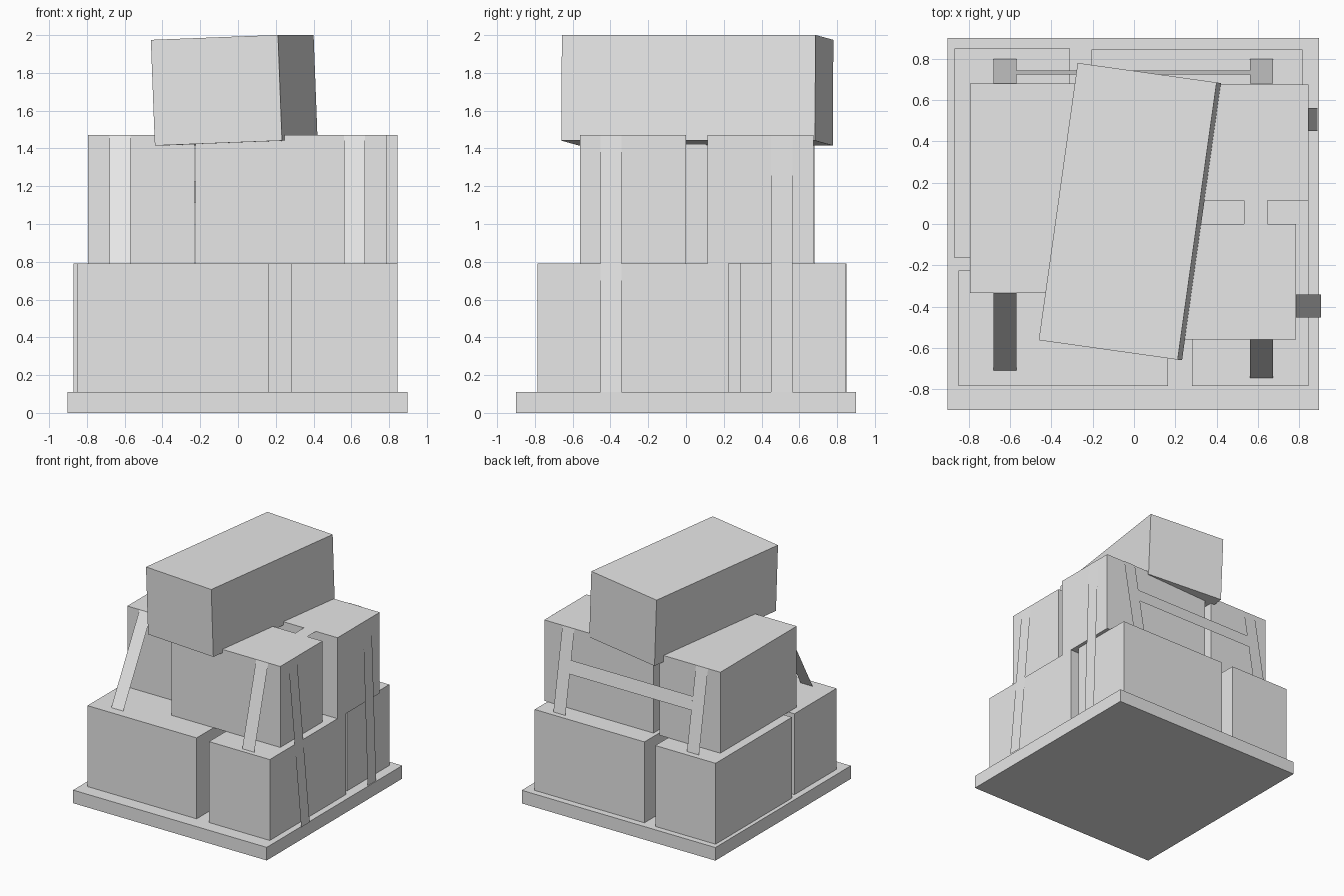
import bpy
from math import radians
from mathutils import Vector

old = bpy.data.objects.get("Cube")
if old:
    bpy.data.objects.remove(old, do_unlink=True)

grey = bpy.data.materials.new("light_grey")
grey.use_nodes = True
grey.diffuse_color = (0.8, 0.8, 0.8, 1)
grey.node_tree.nodes["Principled BSDF"].inputs["Base Color"].default_value = (0.8, 0.8, 0.8, 1)


def box(name, x, y, z, rotation=(0, 0, 0)):
    """Box from its (min, max) ranges, turned about its centre."""
    ranges = (x, y, z)
    bpy.ops.mesh.primitive_cube_add(size=1, location=[sum(r) / 2 for r in ranges])
    obj = bpy.context.object
    obj.name = name
    obj.scale = [r[1] - r[0] for r in ranges]
    obj.rotation_euler = rotation
    obj.data.materials.append(grey)
    return obj


def strap(name, start, end, across):
    """Flat band from start to end; across is its half-width vector."""
    a, b, w = Vector(start), Vector(end), Vector(across)
    mesh = bpy.data.meshes.new(name)
    mesh.from_pydata([a - w, a + w, b + w, b - w], [], [(0, 1, 2, 3)])
    mesh.materials.append(grey)
    obj = bpy.data.objects.new(name, mesh)
    bpy.context.collection.objects.link(obj)


BASE, MID, TOP = 0.11, 0.79, 1.47
HALF = 0.056

# Pallet
box("pallet", (-0.903, 0.897), (-0.9, 0.9), (0, BASE))

# Lower layer: four crates in a pinwheel
lower = (BASE, MID)
box("lower_crate_front_right", (-0.85, 0.165), (-0.785, -0.225), lower)
box("lower_crate_back_right", (-0.87, -0.31), (-0.165, 0.85), lower)
box("lower_crate_front_left", (0.28, 0.845), (-0.785, 0.225), lower)
box("lower_crate_back_left", (-0.205, 0.815), (0.285, 0.845), lower)

# Upper layer: three crates
upper = (MID, TOP)
box("upper_crate_right", (-0.795, -0.23), (-0.335, 0.68), upper)
box("upper_crate_front", (-0.225, 0.785), (-0.56, 0.0), upper)
box("upper_crate_back", (-0.17, 0.845), (0.115, 0.675), upper)

# Top crate, turned and tipped
box("top_crate", (-0.36, 0.32), (-0.618, 0.738), (1.428, 1.988),
    (0, radians(-2.2), radians(-8)))

# Straps leaning off the front and back
wide_x, wide_y = (HALF, 0, 0), (0, HALF, 0)
for side, x, front, foot in (("right", -0.625, -0.335, -0.71),
                             ("left", 0.617, -0.56, -0.745)):
    strap("front_strap_" + side, (x, foot, MID), (x, front, TOP), wide_x)
    strap("back_strap_" + side, (x, 0.68, TOP), (x, 0.80, MID), wide_x)

# Cross strap joining the back pair
strap("back_cross_strap", (-0.569, 0.733, 1.17), (0.561, 0.733, 1.17), (0, -0.0095, 0.055))

# Straps down the left side to the pallet
strap("side_strap_front", (0.905, -0.397, BASE), (0.785, -0.397, TOP), wide_y)
strap("side_strap_back", (0.89, 0.507, BASE), (0.846, 0.507, TOP), wide_y)

# Strap over the upper crates
strap("top_strap", (0.59, -0.56, TOP + 0.001), (0.59, 0.675, TOP + 0.001), wide_x)
